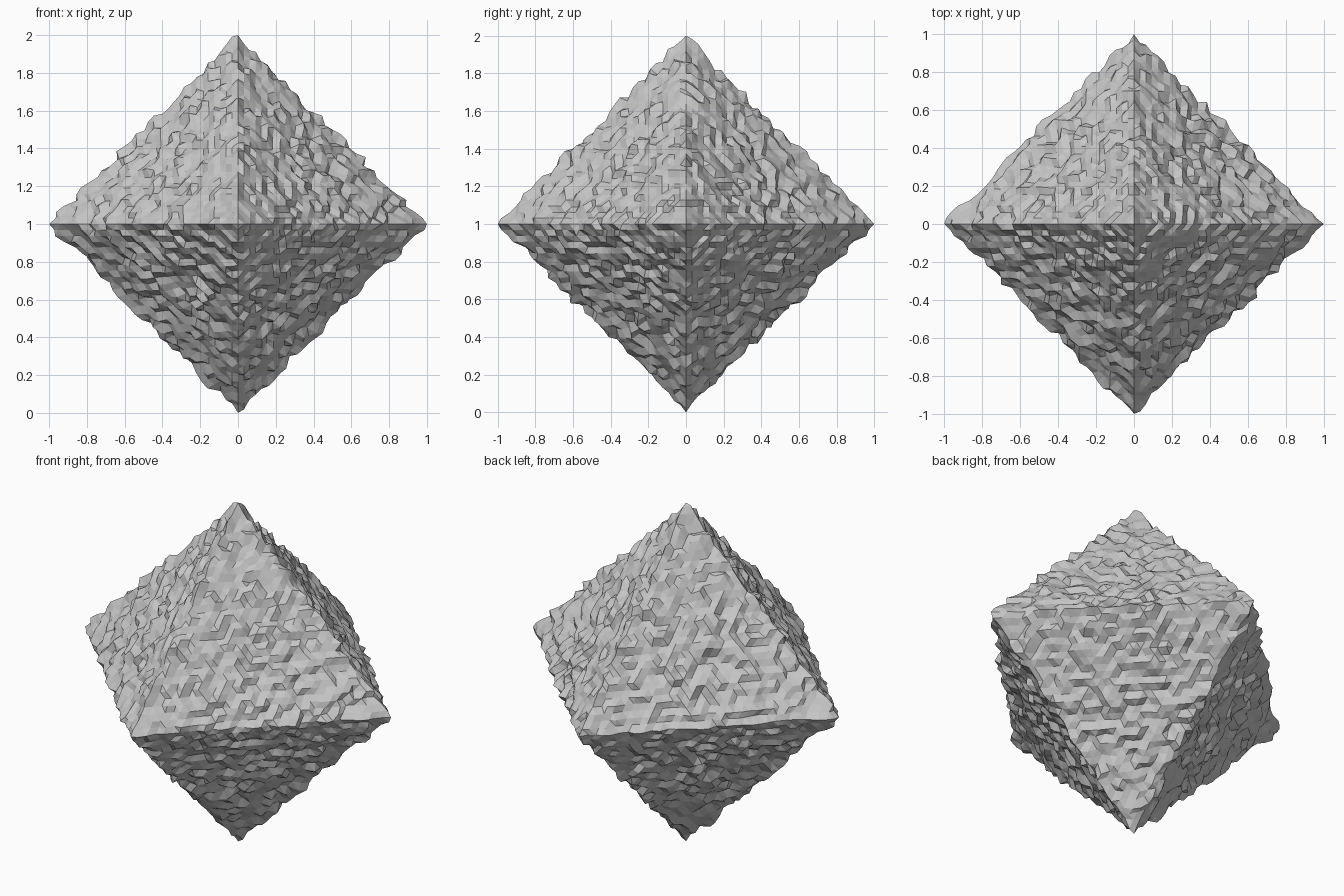
import bpy
import bmesh
import random
from mathutils import Vector, noise

random.seed(7)
DIVISIONS = 32     # triangles along each edge of the octahedron
SWELL = 0.018      # height of the broad bumps
GRIT = 0.02        # height of the single-vertex bumps

cube = bpy.data.objects.get("Cube")
if cube:
    bpy.data.objects.remove(cube, do_unlink=True)

stone = bpy.data.materials.new("grey_stone")
stone.use_nodes = True
grey = (0.56, 0.56, 0.56, 1)
stone.diffuse_color = grey
stone.node_tree.nodes["Principled BSDF"].inputs["Base Color"].default_value = grey

# Plain octahedron: one tip each way along every axis
bm = bmesh.new()
for axis in range(3):
    for sign in (-1, 1):
        tip = Vector()
        tip[axis] = sign
        bm.verts.new(tip)
bmesh.ops.convex_hull(bm, input=bm.verts[:])

# Even triangular grid on every face
bmesh.ops.subdivide_edges(bm, edges=bm.edges[:], cuts=DIVISIONS - 1, use_grid_fill=True)
bmesh.ops.triangulate(bm, faces=[f for f in bm.faces if len(f.verts) > 3])

# Rough surface: push each vertex in or out from the centre, keeping the tips
for v in bm.verts:
    if max(map(abs, v.co)) < 0.99:
        bump = SWELL * noise.noise(v.co * 9) + random.uniform(-GRIT, GRIT)
        v.co += v.co.normalized() * bump

# Stand the rock on the ground
bmesh.ops.translate(bm, verts=bm.verts[:], vec=(0, 0, 1))
bmesh.ops.recalc_face_normals(bm, faces=bm.faces[:])

mesh = bpy.data.meshes.new("rough_octahedron")
bm.to_mesh(mesh)
bm.free()
mesh.materials.append(stone)
rock = bpy.data.objects.new("rough_octahedron", mesh)
bpy.context.collection.objects.link(rock)
